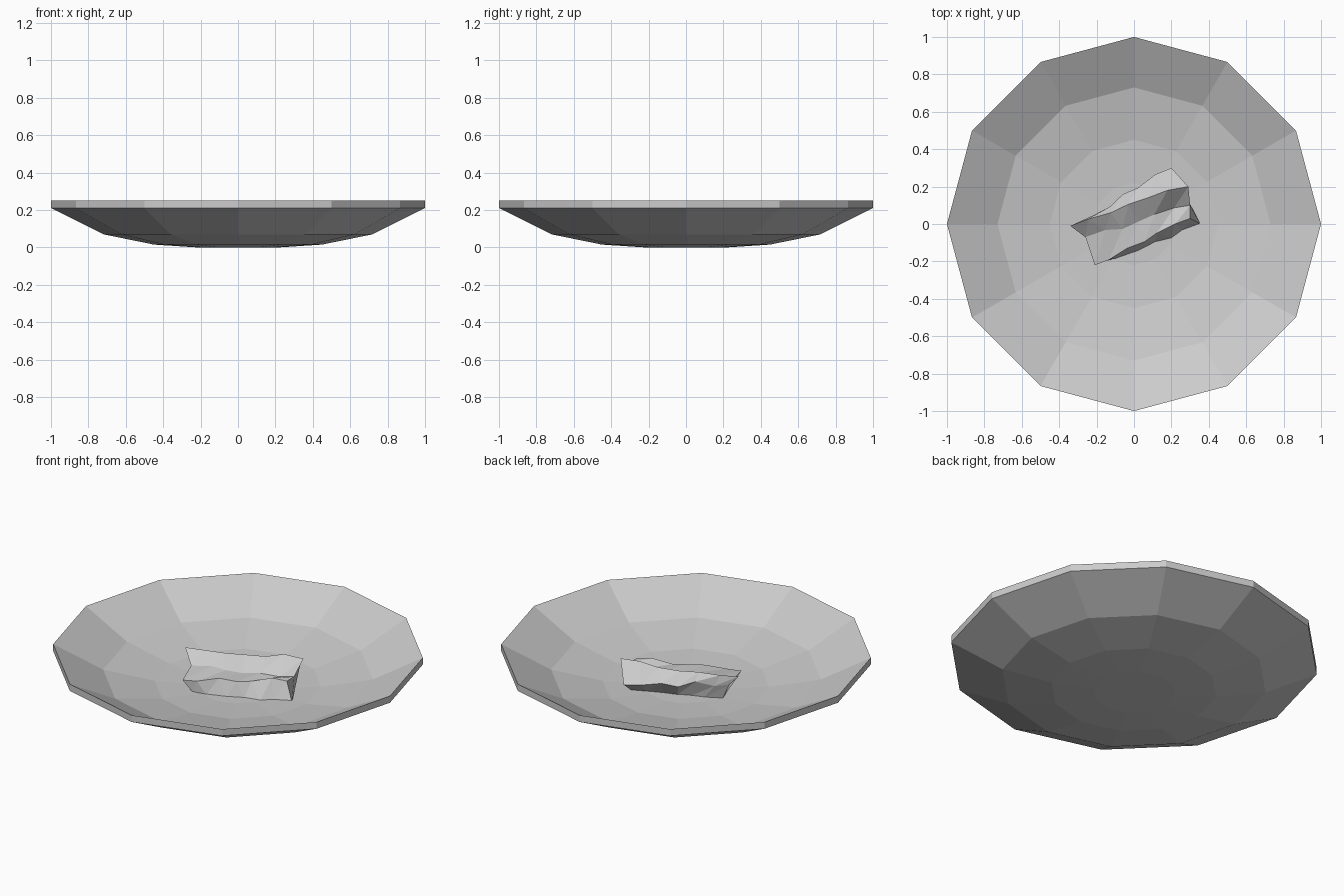
import bpy, math, random
from mathutils import Vector

if "Cube" in bpy.data.objects:
    bpy.data.objects.remove(bpy.data.objects["Cube"])

random.seed(4)


def make(name, verts, faces):
    mesh = bpy.data.meshes.new(name)
    mesh.from_pydata(verts, [], faces)
    mesh.validate()
    obj = bpy.data.objects.new(name, mesh)
    bpy.context.collection.objects.link(obj)
    return obj


# Dish: twelve-sided lathe, outer profile up to the rim and back down inside
SIDES = 12
profile = [(0.22, 0.0), (0.45, 0.015), (0.72, 0.07), (1.0, 0.21),
           (1.0, 0.25), (0.73, 0.11), (0.45, 0.055), (0.22, 0.04)]
verts = [(r * math.cos(2 * math.pi * i / SIDES), r * math.sin(2 * math.pi * i / SIDES), z)
         for r, z in profile for i in range(SIDES)]
faces = []
for k in range(len(profile) - 1):
    for i in range(SIDES):
        j = (i + 1) % SIDES
        faces.append((k * SIDES + i, k * SIDES + j, (k + 1) * SIDES + j, (k + 1) * SIDES + i))
last = (len(profile) - 1) * SIDES
faces.append(tuple(reversed(range(SIDES))))
faces.append(tuple(range(last, last + SIDES)))
make("dish", verts, faces)

# Rough chunk: lofted between long rails with irregular inner sections
rails = [((-0.16, -0.20, 0.04), (0.355, 0.0, 0.04)),     # front foot
         ((-0.21, -0.22, 0.105), (0.30, 0.03, 0.14)),    # front top edge
         ((-0.26, -0.07, 0.12), (0.30, 0.10, 0.14)),     # valley
         ((-0.34, -0.01, 0.185), (0.29, 0.20, 0.205)),   # ridge
         ((-0.29, 0.01, 0.13), (0.20, 0.30, 0.11)),      # back edge
         ((-0.25, 0.01, 0.04), (0.21, 0.21, 0.04))]      # back foot
SECTIONS = 7
n = len(rails)
verts = []
for s in range(SECTIONS):
    t = s / (SECTIONS - 1)
    for k, (a, b) in enumerate(rails):
        p = Vector(a).lerp(Vector(b), t)
        if 0 < s < SECTIONS - 1:
            p += Vector([random.uniform(-0.016, 0.016) for _ in range(3)])
            if k in (0, n - 1):
                p.z = 0.036
        verts.append(p)
faces = [tuple(reversed(range(n)))[::-1], tuple(range((SECTIONS - 1) * n, SECTIONS * n))[::-1]]
for s in range(SECTIONS - 1):
    for k in range(n):
        m = (k + 1) % n
        quad = (s * n + k, (s + 1) * n + k, (s + 1) * n + m, s * n + m)
        faces += [(quad[0], quad[1], quad[2]), (quad[0], quad[2], quad[3])]
chunk = make("rough_chunk", verts, faces)

# Make all faces point outwards
import bmesh
for obj in bpy.context.collection.objects:
    bm = bmesh.new()
    bm.from_mesh(obj.data)
    bmesh.ops.recalc_face_normals(bm, faces=bm.faces)
    bm.to_mesh(obj.data)
    bm.free()
